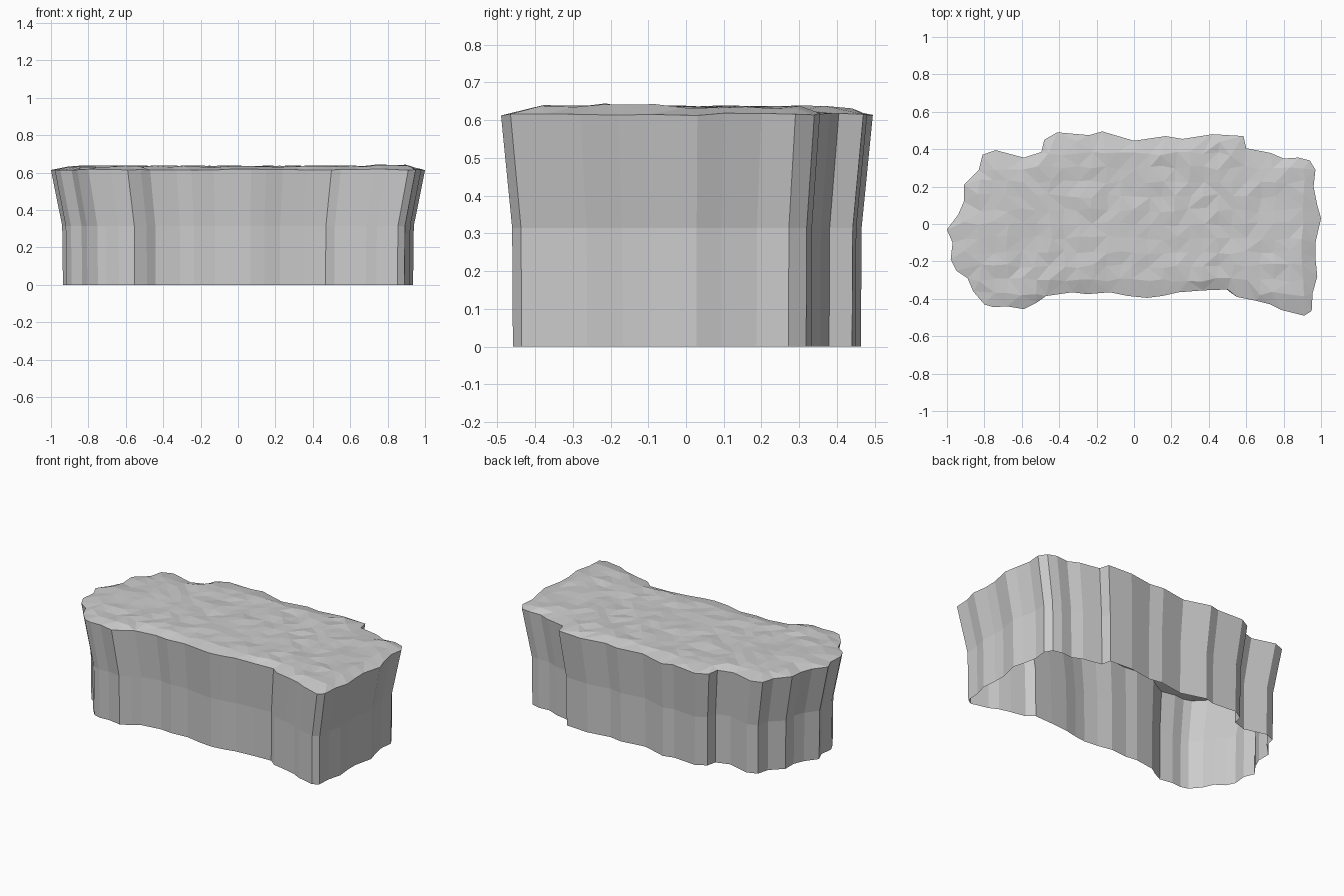
import bpy, bmesh, random
from mathutils import Vector
from mathutils.geometry import delaunay_2d_cdt, intersect_point_line

if "Cube" in bpy.data.objects:
    bpy.data.objects.remove(bpy.data.objects["Cube"])

random.seed(4)

# Outline of the top rim, counter-clockwise from the left tip
OUTLINE = [Vector(p) for p in (
    (-1, -.03), (-.97, -.1), (-.98, -.19), (-.95, -.25), (-.89, -.29), (-.86, -.36),
    (-.8, -.43), (-.75, -.445), (-.68, -.44), (-.59, -.455), (-.52, -.42), (-.47, -.385),
    (-.33, -.365), (-.25, -.375), (-.13, -.365), (-.03, -.385), (.07, -.395), (.15, -.385),
    (.24, -.365), (.37, -.355), (.5, -.35), (.55, -.39), (.65, -.41), (.73, -.43),
    (.79, -.46), (.91, -.49), (.95, -.465), (.955, -.37), (.98, -.28), (.97, -.18),
    (.97, -.1), (1, .03), (.98, .1), (.96, .2), (.97, .29), (.94, .34), (.88, .355),
    (.8, .35), (.73, .38), (.6, .405), (.585, .47), (.42, .48), (.26, .455), (.17, .47),
    (0, .445), (-.17, .495), (-.24, .475), (-.41, .49), (-.48, .45), (-.495, .385),
    (-.59, .355), (-.74, .395), (-.81, .37), (-.83, .29), (-.91, .21), (-.91, .12),
    (-.94, .05))]
N = len(OUTLINE)


def edge_distance(p):
    best = 9.0
    for i in range(N):
        a, b = OUTLINE[i], OUTLINE[(i + 1) % N]
        q, t = intersect_point_line(p, a, b)
        q = a + (b - a) * min(1, max(0, t))
        best = min(best, (p - q.to_2d()).length)
    return best


def inside(p):
    hit = False
    for i in range(N):
        a, b = OUTLINE[i], OUTLINE[(i + 1) % N]
        if (a.y > p.y) != (b.y > p.y):
            if p.x < a.x + (p.y - a.y) * (b.x - a.x) / (b.y - a.y):
                hit = not hit
    return hit


bm = bmesh.new()

# Walls: upright lower half, flared upper half, open underneath
rings = []
for z, s in ((0, .936), (.315, .94), (.615, 1)):
    rings.append([bm.verts.new((p.x * s, p.y * s, z)) for p in OUTLINE])
for v in rings[2]:
    v.co.z += random.uniform(-.003, .004)
for lo, hi in zip(rings, rings[1:]):
    for i in range(N):
        j = (i + 1) % N
        bm.faces.new((lo[i], lo[j], hi[j], hi[i]))

# Top: rough triangulated ground that drops at the rim
points = [p.copy() for p in OUTLINE]
for i in range(-13, 14):
    for j in range(-7, 8):
        p = Vector((i * .075 + random.uniform(-.012, .012),
                    j * .075 + random.uniform(-.012, .012)))
        if inside(p) and edge_distance(p) > .035:
            points.append(p)
edges = [(i, (i + 1) % N) for i in range(N)]
verts, _, faces, origins, _, _ = delaunay_2d_cdt(points, edges, [], 1, 1e-5)
top = []
for p, orig in zip(verts, origins):
    rim = [k for k in orig if k < N]
    if rim:
        top.append(rings[2][rim[0]])
    else:
        z = .633 + random.uniform(-.007, .006)
        z += .01 * max(0, 1 - (p - Vector((.83, -.2))).length / .25)
        top.append(bm.verts.new((p.x, p.y, z)))
for f in faces:
    bm.faces.new([top[k] for k in f])

# Keep the ground facing up and the walls facing outwards
bmesh.ops.recalc_face_normals(bm, faces=bm.faces)
bm.faces.ensure_lookup_table()
if bm.faces[-1].normal.z < 0:
    bmesh.ops.reverse_faces(bm, faces=bm.faces)

mesh = bpy.data.meshes.new("cliff_block")
bm.to_mesh(mesh)
bm.free()
obj = bpy.data.objects.new("cliff_block", mesh)
bpy.context.collection.objects.link(obj)
